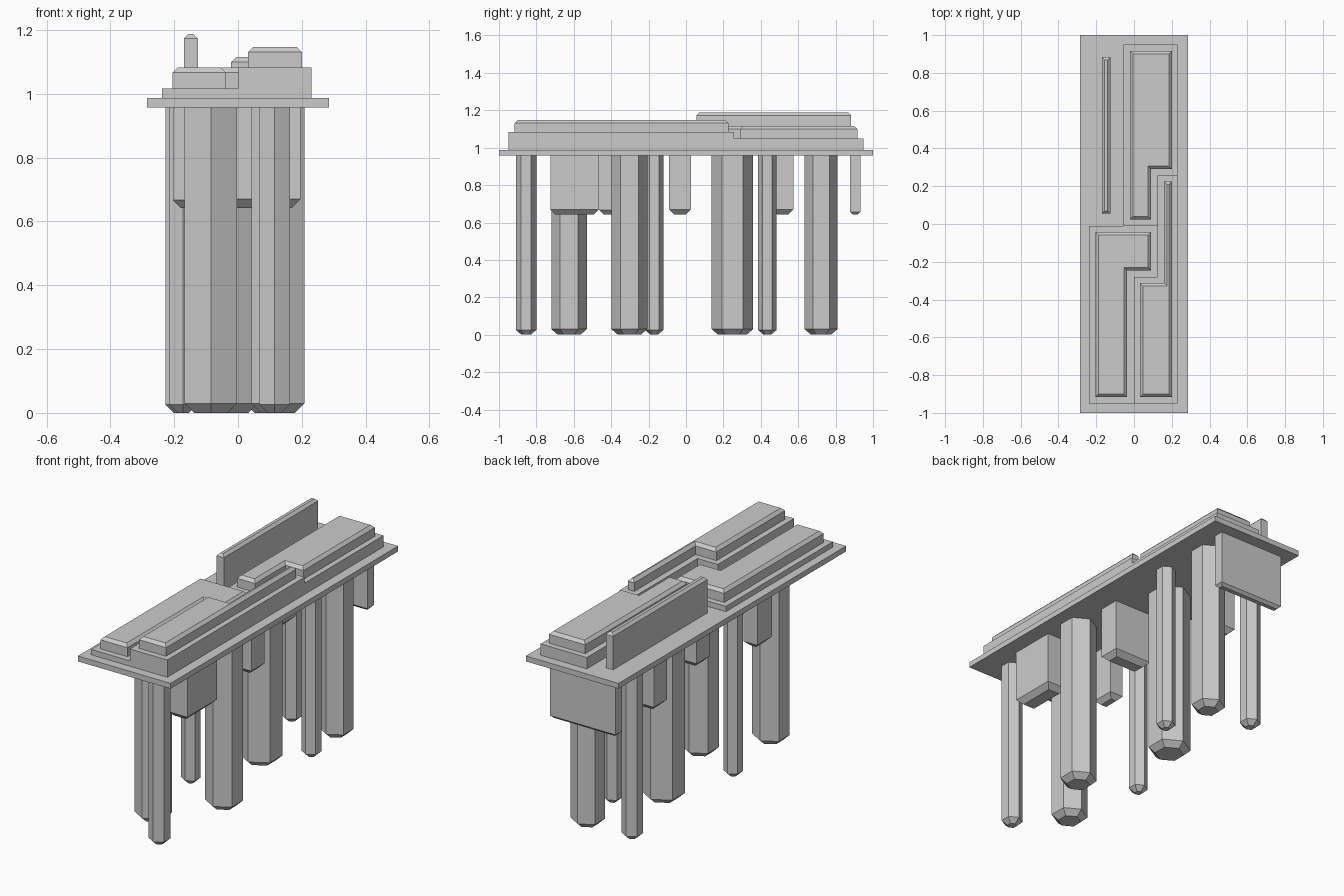
import bpy, bmesh
from math import cos, sin, pi

if "Cube" in bpy.data.objects:
    bpy.data.objects.remove(bpy.data.objects["Cube"])


def prism(name, pts, z0, z1, chamfer=0.0, cap="top"):
    """Extrude an outline from z0 to z1, chamfering the rim of one cap."""
    bm = bmesh.new()
    base = bm.faces.new([bm.verts.new((x, y, z0)) for x, y in pts])
    ext = bmesh.ops.extrude_face_region(bm, geom=[base], use_keep_orig=True)
    new = [v for v in ext["geom"] if isinstance(v, bmesh.types.BMVert)]
    bmesh.ops.translate(bm, verts=new, vec=(0, 0, z1 - z0))
    bmesh.ops.recalc_face_normals(bm, faces=bm.faces[:])
    if chamfer:
        z = z1 if cap == "top" else z0
        rim = [e for e in bm.edges if all(abs(v.co.z - z) < 1e-5 for v in e.verts)]
        bmesh.ops.bevel(bm, geom=rim, offset=chamfer, segments=1,
                        profile=0.5, affect='EDGES')
    mesh = bpy.data.meshes.new(name)
    bm.to_mesh(mesh)
    bm.free()
    obj = bpy.data.objects.new(name, mesh)
    bpy.context.collection.objects.link(obj)
    return obj


def rect(x0, x1, y0, y1):
    return [(x0, y0), (x1, y0), (x1, y1), (x0, y1)]


DECK_LOW, DECK = 0.957, 0.987

# Deck plate
prism("deck_plate", rect(-0.285, 0.285, -1, 1), DECK_LOW, DECK)

# Interlocking L-shaped blocks: lower tier and chamfered upper tier
prism("left_block_lower", [(-0.238, -0.95), (0, -0.95), (0, -0.28), (0.125, -0.28),
                           (0.125, -0.01), (-0.238, -0.01)], DECK, 1.017)
prism("left_block_upper", [(-0.205, -0.917), (-0.038, -0.917), (-0.038, -0.245),
                           (0.09, -0.245), (0.09, -0.043), (-0.205, -0.043)],
      1.017, 1.083, 0.016)
prism("right_block_lower", [(0, -0.95), (0.23, -0.95), (0.23, 0.257), (0.125, 0.257),
                            (0.125, -0.28), (0, -0.28)], DECK, 1.083)
prism("right_block_upper", [(0.032, -0.917), (0.2, -0.917), (0.2, 0.226), (0.16, 0.226),
                            (0.16, -0.313), (0.032, -0.313)], 1.083, 1.147, 0.016)
prism("back_block_lower", [(-0.055, -0.01), (0.125, -0.01), (0.125, 0.257), (0.23, 0.257),
                           (0.23, 0.95), (-0.055, 0.95)], DECK, 1.05)
prism("back_block_upper", [(-0.022, 0.023), (0.09, 0.023), (0.09, 0.29), (0.2, 0.29),
                           (0.2, 0.917), (-0.022, 0.917)], 1.05, 1.115, 0.016)

# Thin upright fin
prism("fin", rect(-0.17, -0.125, 0.055, 0.883), DECK, 1.187, 0.014)

# Long hexagonal columns: x, y, radius
columns = [(0.115, -0.855, 0.055), (-0.085, -0.625, 0.095), (0.125, -0.303, 0.096),
           (-0.172, -0.17, 0.05), (-0.034, 0.248, 0.111), (0.147, 0.435, 0.05),
           (0.099, 0.722, 0.088), (-0.18, 0.73, 0.055)]
for i, (cx, cy, r) in enumerate(columns):
    hexagon = [(cx + r * cos(pi / 2 + k * pi / 3), cy + r * sin(pi / 2 + k * pi / 3))
               for k in range(6)]
    prism(f"column_{i + 1}", hexagon, 0, DECK_LOW, 0.03 if r > 0.06 else 0.026, "bottom")

# Short hanging boxes: x range, y range, chamfer
boxes = [(0.07, 0.196, -0.725, -0.465, 0.028), (-0.204, -0.12, -0.465, -0.335, 0.025),
         (-0.085, 0.145, -0.09, 0.027, 0.028), (-0.205, -0.05, 0.46, 0.575, 0.028),
         (-0.22, 0.183, 0.878, 0.932, 0.015)]
for i, (x0, x1, y0, y1, c) in enumerate(boxes):
    prism(f"hanging_box_{i + 1}", rect(x0, x1, y0, y1), 0.642, DECK_LOW, c, "bottom")
